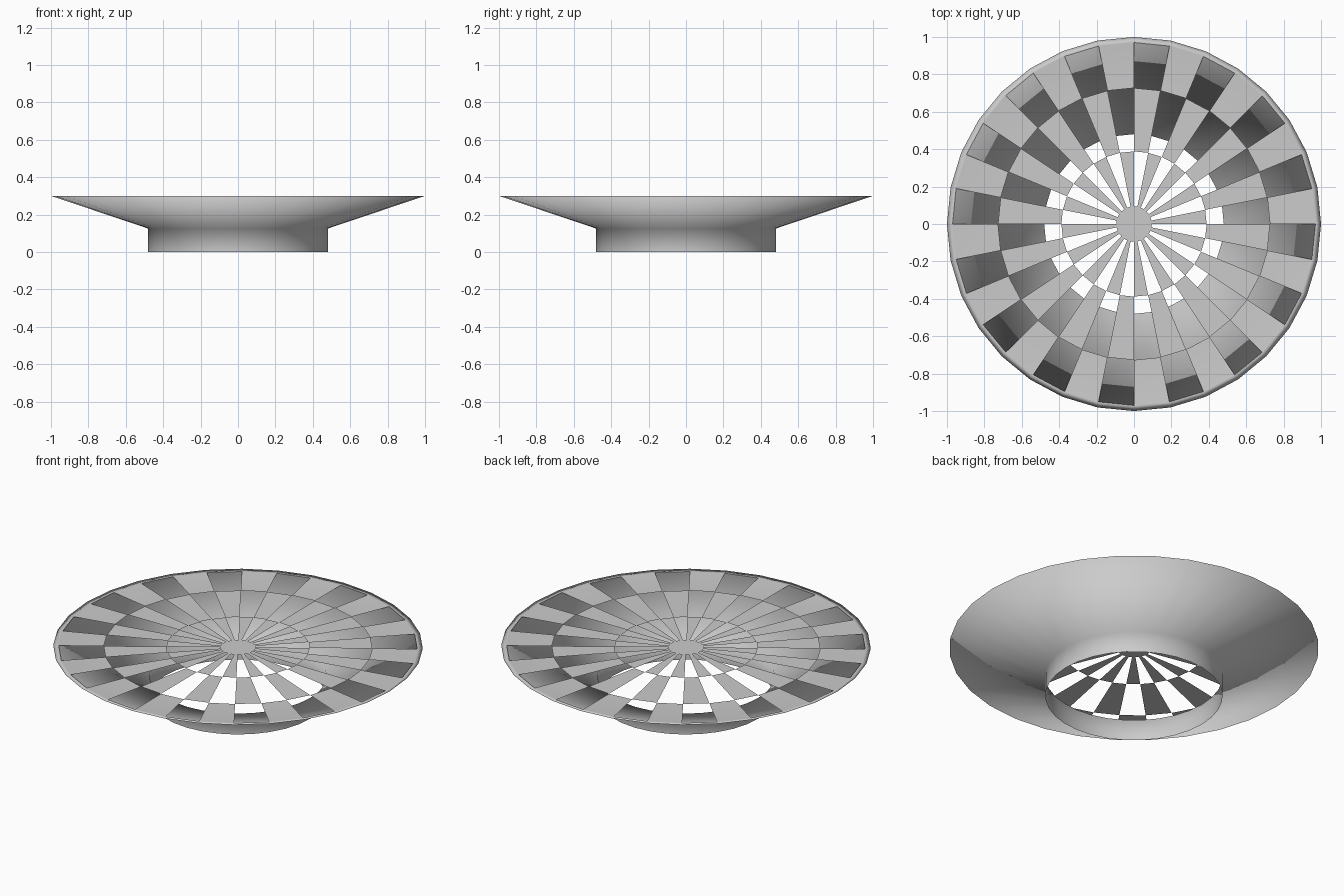
import bpy, bmesh, math

if "Cube" in bpy.data.objects:
    bpy.data.objects.remove(bpy.data.objects["Cube"])

SIDES = 32
STEP = 2 * math.pi / SIDES


def ring(bm, r, z):
    return [bm.verts.new((r * math.cos(i * STEP), r * math.sin(i * STEP), z))
            for i in range(SIDES)]


bm = bmesh.new()

# Funnel shell: open collar flaring out to the rim
collar = [ring(bm, 0.48, 0), ring(bm, 0.48, 0.125)]
rim = ring(bm, 1.0, 0.3)
# Grate rings at the top, from the rim border in to the hub
grate = [rim] + [ring(bm, r, 0.297) for r in (0.97, 0.727, 0.388, 0.095)]

loops = collar + grate
for k, (a, b) in enumerate(zip(loops, loops[1:])):
    for i in range(SIDES):
        # Checkered openings in the three grate rings
        if k >= 3 and (i + k) % 2 == 0:
            continue
        j = (i + 1) % SIDES
        bm.faces.new((a[i], a[j], b[j], b[i]))
# Flat hub
bm.faces.new(grate[-1])

# One continuous smooth surface, as the shading rolls over the rim
for f in bm.faces:
    f.smooth = True
mesh = bpy.data.meshes.new("drain_strainer")
bm.to_mesh(mesh)
bm.free()
obj = bpy.data.objects.new("drain_strainer", mesh)
bpy.context.collection.objects.link(obj)
